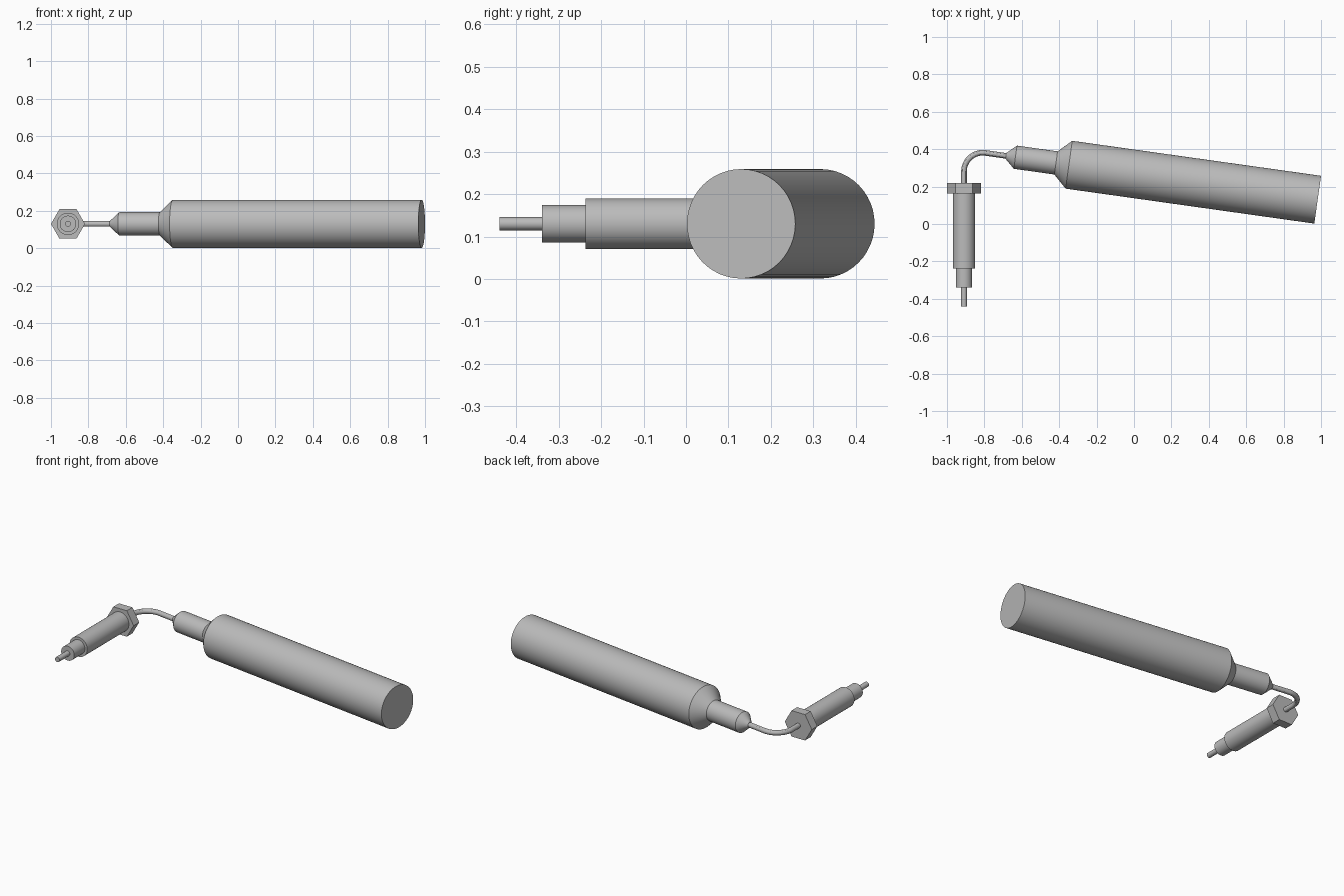
import bpy, bmesh, math
from mathutils import Matrix, Vector

if "Cube" in bpy.data.objects:
    bpy.data.objects.remove(bpy.data.objects["Cube"])

grey = bpy.data.materials.new("grey_metal")
grey.use_nodes = True
grey.diffuse_color = (0.5, 0.5, 0.5, 1)
grey.node_tree.nodes["Principled BSDF"].inputs["Base Color"].default_value = (0.5, 0.5, 0.5, 1)

MID = 0.13        # height of every axis
TILT = math.radians(8)
TIP_X = -0.909
BUTT = Vector((0.982, 0.13, MID))
BACK = Vector((-math.cos(TILT), math.sin(TILT), 0))   # along the handle


def finish(obj):
    obj.data.materials.append(grey)
    bpy.ops.object.select_all(action="DESELECT")
    obj.select_set(True)
    bpy.context.view_layer.objects.active = obj
    bpy.ops.object.shade_smooth_by_angle(angle=math.radians(30))


def turned(name, profile, origin, axis, sides=48):
    """Solid of revolution from (distance, radius) pairs along an axis."""
    bm = bmesh.new()
    rings = []
    for dist, rad in profile:
        rings.append([bm.verts.new((rad * math.cos(a), rad * math.sin(a), dist))
                      for a in (math.tau * i / sides for i in range(sides))])
    for low, high in zip(rings, rings[1:]):
        for i in range(sides):
            j = (i + 1) % sides
            bm.faces.new((low[i], low[j], high[j], high[i]))
    bm.faces.new(rings[0][::-1])
    bm.faces.new(rings[-1])
    turn = Vector((0, 0, 1)).rotation_difference(axis).to_matrix().to_4x4()
    bm.transform(Matrix.Translation(origin) @ turn)
    bmesh.ops.recalc_face_normals(bm, faces=bm.faces)
    mesh = bpy.data.meshes.new(name)
    bm.to_mesh(mesh)
    bm.free()
    obj = bpy.data.objects.new(name, mesh)
    bpy.context.collection.objects.link(obj)
    finish(obj)


# Handle with shoulder and neck
turned("handle", [(0, 0.129), (1.343, 0.129), (1.413, 0.0625),
                  (1.632, 0.0625), (1.683, 0.016)], BUTT, BACK)

# Stepped probe body, tip sleeve and pin
FRONT = Vector((0, -1, 0))
turned("probe", [(0, 0.0595), (0.407, 0.0595), (0.407, 0.044), (0.51, 0.044),
                 (0.51, 0.0155), (0.61, 0.0155)], Vector((TIP_X, 0.17, MID)), FRONT)

# Hexagonal nut with corners pointing sideways
turned("hex_nut", [(0, 0.091), (0.054, 0.091)], Vector((TIP_X, 0.218, MID)), FRONT, 6)

# Bent wire joining the neck to the nut
BEND = 0.1
centre = Vector((TIP_X + BEND, 0.281, MID))
path = [BUTT + BACK * 1.67]
steps = 16
for i in range(steps + 1):
    a = math.pi / 2 - TILT + (math.pi / 2 + TILT) * i / steps
    path.append(centre + BEND * Vector((math.cos(a), math.sin(a), 0)))
path.append(Vector((TIP_X, 0.2, MID)))
curve = bpy.data.curves.new("wire", "CURVE")
curve.dimensions = "3D"
curve.bevel_depth = 0.015
curve.bevel_resolution = 4
curve.use_fill_caps = True
spline = curve.splines.new("POLY")
spline.points.add(len(path) - 1)
for point, co in zip(spline.points, path):
    point.co = (*co, 1)
wire = bpy.data.objects.new("wire", curve)
bpy.context.collection.objects.link(wire)
bpy.ops.object.select_all(action="DESELECT")
wire.select_set(True)
bpy.context.view_layer.objects.active = wire
bpy.ops.object.convert(target="MESH")
finish(bpy.context.object)
